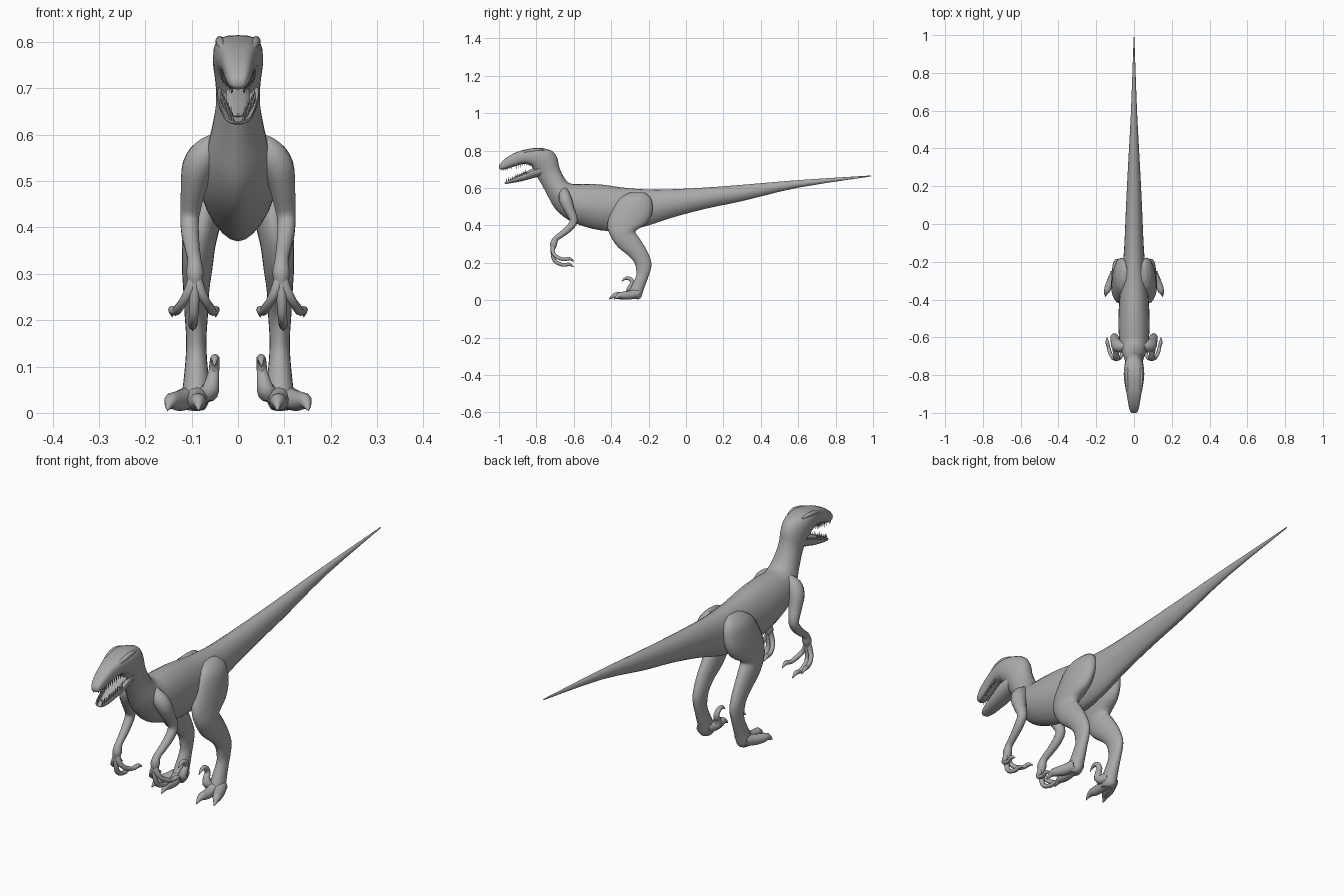
import bpy, bmesh, math
from mathutils import Vector

hide = bpy.data.materials.new("grey_hide")
hide.diffuse_color = (0.4, 0.4, 0.4, 1)


def finish(name, bm, mirror, angle=50):
    bmesh.ops.recalc_face_normals(bm, faces=bm.faces)
    mesh = bpy.data.meshes.new(name)
    bm.to_mesh(mesh)
    bm.free()
    obj = bpy.data.objects.new(name, mesh)
    bpy.context.collection.objects.link(obj)
    mesh.materials.append(hide)
    if mirror:
        obj.modifiers.new("mirror", 'MIRROR')
    bpy.context.view_layer.objects.active = obj
    obj.select_set(True)
    bpy.ops.object.shade_smooth_by_angle(angle=math.radians(angle))
    obj.select_set(False)
    return obj


def smooth_rows(rows, steps):
    """Catmull-Rom interpolation of every column."""
    out = []
    for i in range(len(rows) - 1):
        p = [rows[max(i - 1, 0)], rows[i], rows[i + 1], rows[min(i + 2, len(rows) - 1)]]
        for s in range(steps):
            t = s / steps
            out.append([0.5 * (2 * b + (c - a) * t + (2 * a - 5 * b + 4 * c - d) * t * t
                               + (3 * b - a - 3 * c + d) * t ** 3) for a, b, c, d in zip(*p)])
    out.append(list(rows[-1]))
    return out


def skin(bm, rings):
    loops = [[bm.verts.new(p) for p in r] for r in rings]
    n = len(loops[0])
    for a, b in zip(loops, loops[1:]):
        for i in range(n):
            bm.faces.new((a[i], a[(i + 1) % n], b[(i + 1) % n], b[i]))
    bm.faces.new(loops[0])
    bm.faces.new(loops[-1])


def loft(name, rows, mirror=False, n=20, keel=0.0, dip=0.0, square=None, steps=3):
    """Rows: x, first edge y z, second edge y z, half width."""
    rings = []
    for x, y0, z0, y1, z1, w in smooth_rows(rows, steps):
        mid = Vector((x, (y0 + y1) / 2, (z0 + z1) / 2))
        half = Vector((0, (y0 - y1) / 2, (z0 - z1) / 2))
        e = square(y0) if square else 1
        ring = []
        for k in range(n):
            a = 2 * math.pi * k / n
            c, s = math.cos(a), math.sin(a)
            c = math.copysign(abs(c) ** e, c)
            s = math.copysign(abs(s) ** e, s)
            if s < 0:
                c *= 1 - keel * s * s
            else:
                s -= dip * s * s
            ring.append(mid + half * s + Vector((max(w, 0.001) * c, 0, 0)))
        rings.append(ring)
    bm = bmesh.new()
    skin(bm, rings)
    return finish(name, bm, mirror)


def tube(name, rows, n=10, steps=3):
    """Mirrored round limb. Rows: x, y, z, radius."""
    pts = smooth_rows(rows, steps)
    rings = []
    for i, p in enumerate(pts):
        t = Vector(pts[min(i + 1, len(pts) - 1)][:3]) - Vector(pts[max(i - 1, 0)][:3])
        u = t.cross(Vector((1, 0, 0))).normalized()
        v = t.cross(u).normalized()
        r = max(p[3], 0.001)
        rings.append([Vector(p[:3]) + r * (u * math.cos(2 * math.pi * k / n)
                      + v * math.sin(2 * math.pi * k / n)) for k in range(n)])
    bm = bmesh.new()
    skin(bm, rings)
    return finish(name, bm, True)


# Tail, trunk, neck and upper head: top edge, bottom edge, half width
body = [(.99, .667, .99, .662, .002), (.6, .642, .6, .602, .016), (.3, .617, .3, .53, .032),
        (.1, .602, .1, .488, .042), (-.1, .592, -.08, .44, .05), (-.2, .592, -.2, .40, .058),
        (-.32, .6, -.3, .378, .07), (-.45, .618, -.42, .37, .08), (-.55, .622, -.53, .39, .083),
        (-.61, .622, -.63, .43, .077), (-.64, .64, -.70, .49, .066), (-.665, .68, -.74, .56, .054),
        (-.68, .72, -.775, .625, .047), (-.69, .765, -.80, .665, .049), (-.72, .8, -.815, .69, .053),
        (-.79, .815, -.825, .715, .054), (-.86, .805, -.86, .728, .047), (-.91, .79, -.91, .718, .037),
        (-.96, .762, -.96, .702, .029), (-.99, .735, -.99, .698, .021), (-1, .72, -1, .705, .012)]
loft("body", [(0,) + r for r in body], keel=.25, n=24,
     square=lambda y: 1 - .35 * min(1, max(0, (-.7 - y) / .1)))

# Lower jaw with a hollow top, and the tongue
jaw = [(-.76, .735, -.75, .67, .04), (-.82, .72, -.81, .655, .046), (-.86, .695, -.855, .642, .043),
       (-.9, .675, -.9, .632, .037), (-.94, .653, -.94, .625, .03), (-.962, .64, -.962, .622, .02),
       (-.97, .632, -.97, .625, .01)]
loft("lower_jaw", [(0,) + r for r in jaw], dip=1.2, keel=.2, square=lambda y: .75)
loft("tongue", [(0, -.79, .715, -.79, .69, .026), (0, -.87, .682, -.87, .662, .024),
                (0, -.93, .652, -.93, .64, .015), (0, -.945, .645, -.945, .64, .006)], n=12)


# Rows of pointed teeth
def teeth(name, start, end, count, rise):
    bm = bmesh.new()
    for i in range(count):
        p = Vector(start).lerp(Vector(end), i / (count - 1))
        size = 1 if i % 2 else .75
        base = [bm.verts.new(p + Vector((.0035 * math.cos(a), .0045 * math.sin(a), -rise * .5)))
                for a in (k * math.pi / 3 for k in range(6))]
        tip = bm.verts.new(p + Vector((0, .004, rise * size)))
        bm.faces.new(base)
        for k in range(6):
            bm.faces.new((base[k], base[(k + 1) % 6], tip))
    finish(name, bm, True)


teeth("upper_teeth", (.012, -.99, .704), (.036, -.855, .734), 13, -.022)
teeth("lower_teeth", (.012, -.962, .637), (.036, -.86, .682), 10, .02)

# Brow ridges
tube("brow_ridge", [(.034, -.76, .802, .004), (.039, -.8, .804, .009),
                    (.037, -.85, .796, .009), (.029, -.9, .782, .003)])

# Hind legs: front edge, back edge, half width
leg = [(.05, -.30, .575, -.22, .575, .015), (.06, -.36, .54, -.185, .54, .038),
       (.07, -.405, .46, -.18, .47, .043), (.078, -.42, .40, -.21, .41, .04),
       (.085, -.405, .345, -.27, .37, .036), (.088, -.365, .285, -.255, .34, .033),
       (.09, -.31, .24, -.22, .285, .028), (.09, -.275, .2, -.19, .22, .025),
       (.09, -.265, .15, -.186, .175, .022), (.09, -.27, .12, -.205, .115, .023),
       (.09, -.295, .07, -.225, .06, .028), (.092, -.31, .04, -.24, .016, .03),
       (.092, -.31, .015, -.255, .004, .022)]
loft("hind_leg", leg, mirror=True)

# Toes and raised hooked claw
tube("middle_toe", [(.09, -.27, .04, .026), (.088, -.32, .026, .022), (.087, -.355, .024, .019),
                    (.086, -.375, .026, .016), (.085, -.395, .018, .009), (.085, -.412, .005, .001)])
tube("outer_toe", [(.1, -.26, .035, .026), (.122, -.305, .027, .023), (.136, -.335, .026, .02),
                   (.144, -.355, .026, .016), (.149, -.37, .016, .009), (.152, -.385, .005, .001)])
tube("hooked_claw", [(.08, -.26, .045, .022), (.062, -.298, .045, .021), (.055, -.297, .07, .015),
                     (.052, -.285, .09, .012), (.05, -.297, .113, .011), (.05, -.322, .117, .008),
                     (.051, -.345, .1, .001)])

# Arms
tube("arm", [(.045, -.645, .595, .012), (.068, -.65, .565, .03), (.087, -.642, .53, .034),
             (.097, -.622, .48, .027), (.104, -.6, .425, .021), (.103, -.625, .385, .019),
             (.098, -.665, .352, .016), (.094, -.697, .328, .015), (.093, -.708, .3, .019),
             (.093, -.71, .275, .012)], n=14)

# Three curled fingers per hand
for label, x0, x1, x2, drop in (("outer", .102, .128, .142, 0), ("middle", .094, .097, .098, .03),
                                ("inner", .084, .06, .048, 0)):
    tube(label + "_finger", [(.093, -.708, .305, .012), (x0, -.712, .27 - drop * .3, .012),
                             ((x0 + x1) / 2, -.705, .245 - drop, .01), (x1, -.68, .226 - drop, .01),
                             ((x1 + x2) / 2, -.65, .218 - drop, .009), (x2, -.625, .222 - drop, .009),
                             (x2, -.598, .207 - drop, .001)], n=8)
